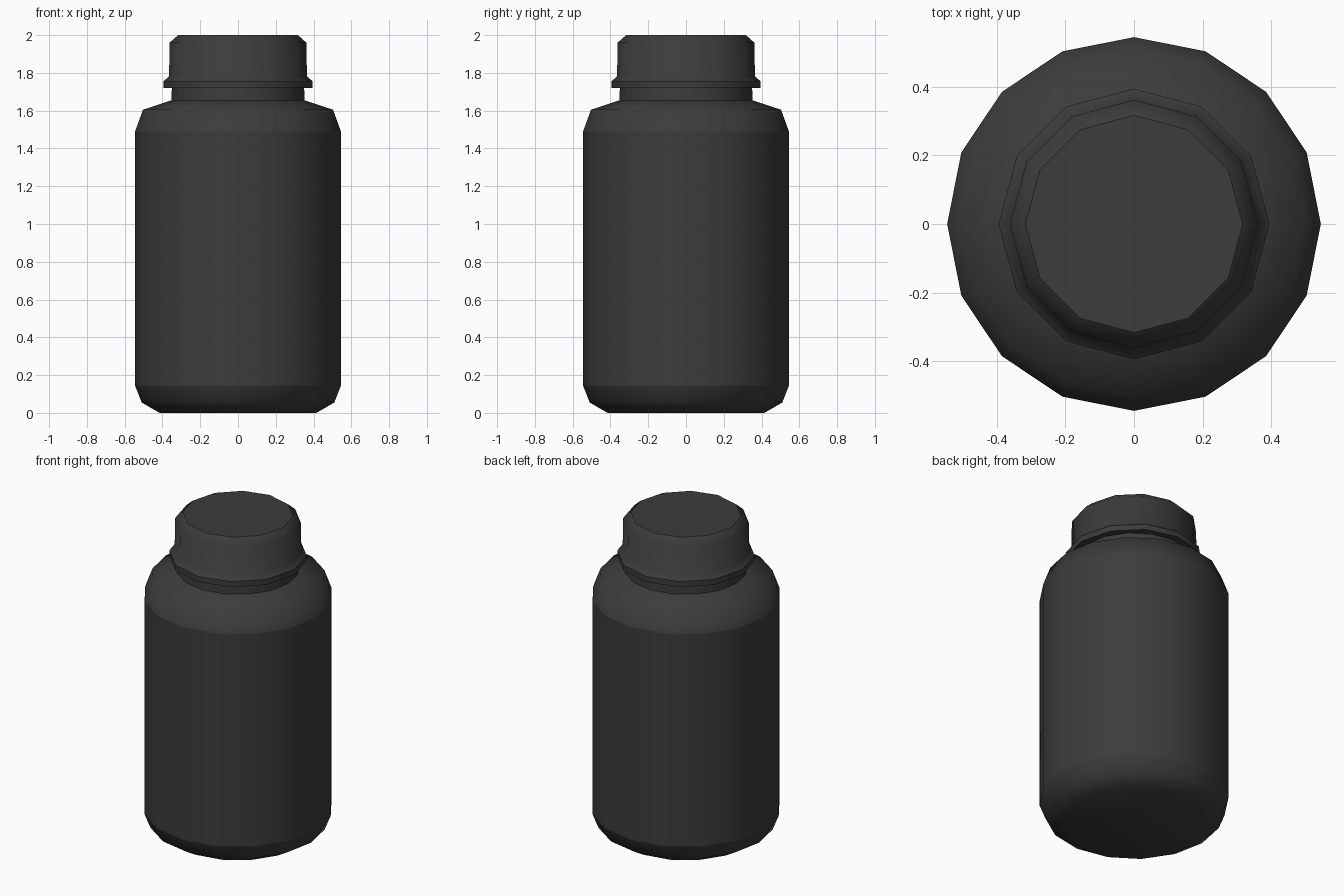
import bpy, bmesh, math

if "Cube" in bpy.data.objects:
    bpy.data.objects.remove(bpy.data.objects["Cube"])

dark = bpy.data.materials.new("dark_plastic")
dark.diffuse_color = (0.045, 0.045, 0.045, 1)
dark.use_nodes = True
dark.node_tree.nodes["Principled BSDF"].inputs["Base Color"].default_value = dark.diffuse_color


def lathe(name, sides, profile, sharp=(), cap_bottom=False, cap_top=False):
    """Revolve (radius, z) points around z; 'sharp' lists hard-edged ring indices."""
    bm = bmesh.new()
    rings = []
    for r, z in profile:
        rings.append([bm.verts.new((r * math.cos(2 * math.pi * i / sides),
                                    r * math.sin(2 * math.pi * i / sides), z))
                      for i in range(sides)])
    for a, b in zip(rings, rings[1:]):
        for i in range(sides):
            j = (i + 1) % sides
            bm.faces.new((a[i], a[j], b[j], b[i]))
    if cap_bottom:
        bm.faces.new(rings[0][::-1])
    if cap_top:
        bm.faces.new(rings[-1])
    for f in bm.faces:
        f.smooth = True
    for k in sharp:
        for i in range(sides):
            bm.edges.get((rings[k][i], rings[k][(i + 1) % sides])).smooth = False
    mesh = bpy.data.meshes.new(name)
    bm.to_mesh(mesh)
    bm.free()
    mesh.materials.append(dark)
    obj = bpy.data.objects.new(name, mesh)
    bpy.context.collection.objects.link(obj)
    return obj


# Bottle: chamfered base, straight wall, sloped shoulder and neck
lathe("bottle_body", 16,
      [(0.415, 0), (0.51, 0.055), (0.545, 0.145), (0.545, 1.49),
       (0.503, 1.605), (0.353, 1.655), (0.35, 1.725)],
      sharp=(2, 3, 5), cap_bottom=True)

# Screw cap: underside, flared tamper ring, wall and bevelled top
lathe("screw_cap", 12,
      [(0.34, 1.72), (0.395, 1.72), (0.395, 1.755), (0.365, 1.782),
       (0.362, 1.96), (0.317, 2.0)],
      sharp=(1, 2, 5), cap_top=True)
